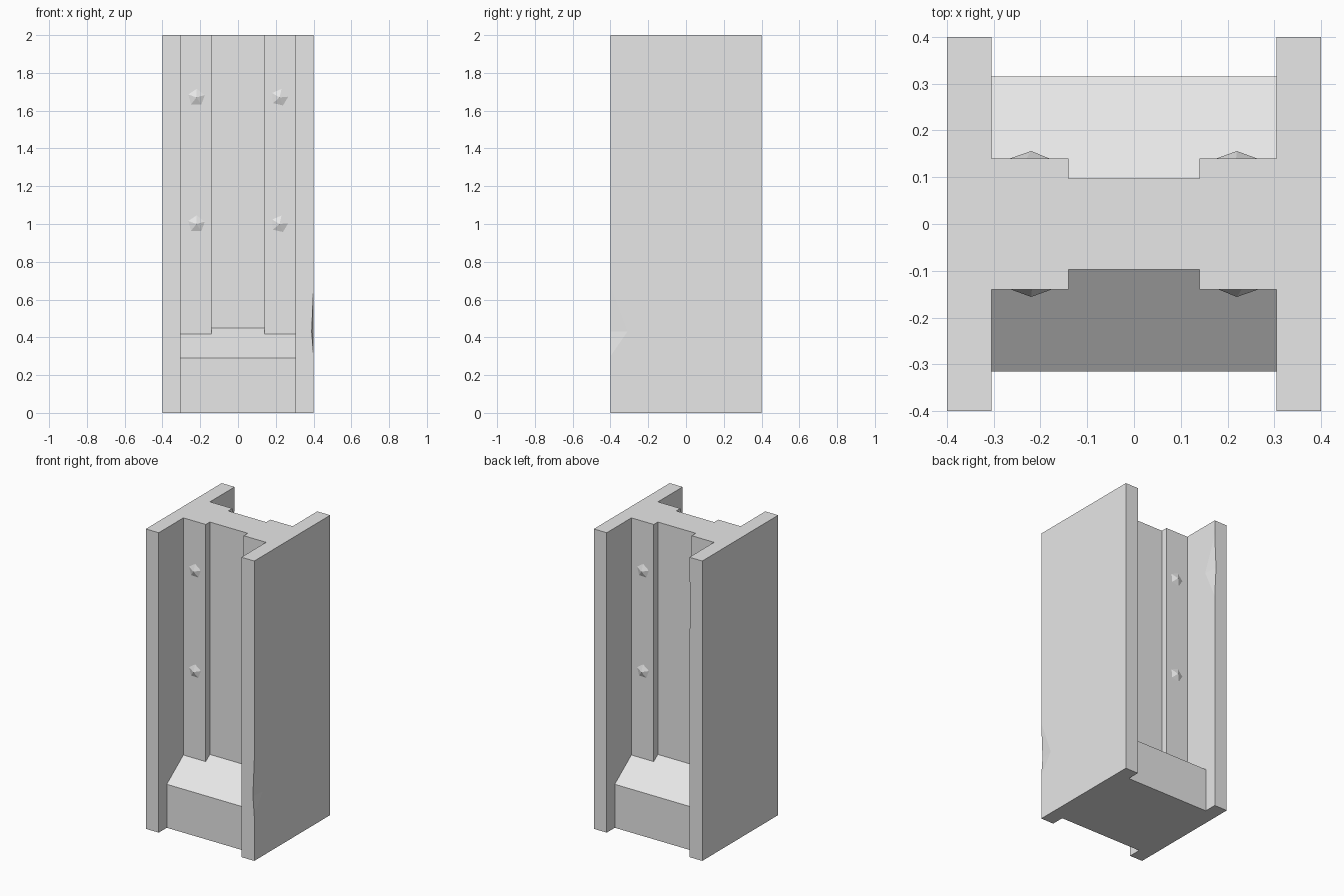
import bpy, bmesh, math
from mathutils import Vector

old = bpy.data.objects.get("Cube")
if old:
    bpy.data.objects.remove(old, do_unlink=True)

GREY = (0.8, 0.8, 0.8, 1.0)
mat = bpy.data.materials.new("plain_grey")
mat.use_nodes = True
mat.diffuse_color = GREY
mat.node_tree.nodes["Principled BSDF"].inputs["Base Color"].default_value = GREY


def finish(name, bm):
    bmesh.ops.recalc_face_normals(bm, faces=bm.faces)
    mesh = bpy.data.meshes.new(name)
    bm.to_mesh(mesh)
    bm.free()
    mesh.materials.append(mat)
    obj = bpy.data.objects.new(name, mesh)
    bpy.context.collection.objects.link(obj)
    return obj


def prism(name, points, depth):
    """Extrude a closed outline of 3D points along a vector."""
    bm = bmesh.new()
    face = bm.faces.new([bm.verts.new(p) for p in points])
    ext = bmesh.ops.extrude_face_region(bm, geom=[face])["geom"]
    moved = [v for v in ext if isinstance(v, bmesh.types.BMVert)]
    bmesh.ops.translate(bm, verts=moved, vec=depth)
    return finish(name, bm)


def chip(target, edge, inward_x, inward_y, low, mid, high):
    """Cut a shallow chip out of a vertical edge of the target."""
    x, y = edge
    points = [(x, y, low), (x, y, high), (x, y + inward_y, mid),
              (x + inward_x, y, mid),
              (x - 5 * inward_x, y - inward_y / 2, mid)]
    bm = bmesh.new()
    for p in points:
        bm.verts.new(p)
    bmesh.ops.convex_hull(bm, input=bm.verts)
    cutter = finish("chip_cutter", bm)
    cutter.hide_render = True
    mod = target.modifiers.new("chip", "BOOLEAN")
    mod.operation = "DIFFERENCE"
    mod.solver = "EXACT"
    mod.object = cutter
    bpy.context.view_layer.objects.active = target
    bpy.ops.object.modifier_apply(modifier=mod.name)
    bpy.data.objects.remove(cutter, do_unlink=True)


# H-shaped beam: one quarter outline mirrored around the section
quarter = [(0.14, 0.097), (0.14, 0.14), (0.305, 0.14), (0.305, 0.4), (0.4, 0.4)]
right = quarter + [(x, -y) for x, y in reversed(quarter)]
outline = right + [(-x, -y) for x, y in right]
beam = prism("beam", [(x, y, 0) for x, y in outline], (0, 0, 2))

# Chipped flange edges
chip(beam, (0.4, -0.4), -0.01, 0.09, 0.3, 0.43, 0.67)
chip(beam, (-0.305, 0.4), -0.01, -0.09, 1.47, 1.67, 1.9)

# Sloped foot filling both channels
half = [(0.315, 0), (0.315, 0.29), (0.097, 0.45)]
section = half + [(-y, z) for y, z in reversed(half)]
prism("base_block", [(-0.305, y, z) for y, z in section], (0.61, 0, 0))

# Five-sided pointed bolts on the raised web strips, front and back
for face, side in (("front", -1), ("back", 1)):
    for column, turn in ((-1, 16), (1, 5)):
        for level, z in (("lower", 1.0), ("upper", 1.67)):
            bm = bmesh.new()
            ring = []
            for i in range(5):
                a = math.radians(turn + 72 * i)
                ring.append(bm.verts.new((0.046 * math.cos(a), 0, 0.046 * math.sin(a))))
            tip = bm.verts.new((0, -0.016, 0))
            bm.faces.new(ring)
            for i in range(5):
                bm.faces.new((ring[i], ring[(i + 1) % 5], tip))
            # The back set is the front set turned half way round
            where = Vector((0.22 * column, -0.14, z))
            for v in bm.verts:
                v.co += where
                if side > 0:
                    v.co.x, v.co.y = -v.co.x, -v.co.y
            hand = "left" if column * -side > 0 else "right"
            finish(f"{face}_{hand}_{level}_bolt", bm)
